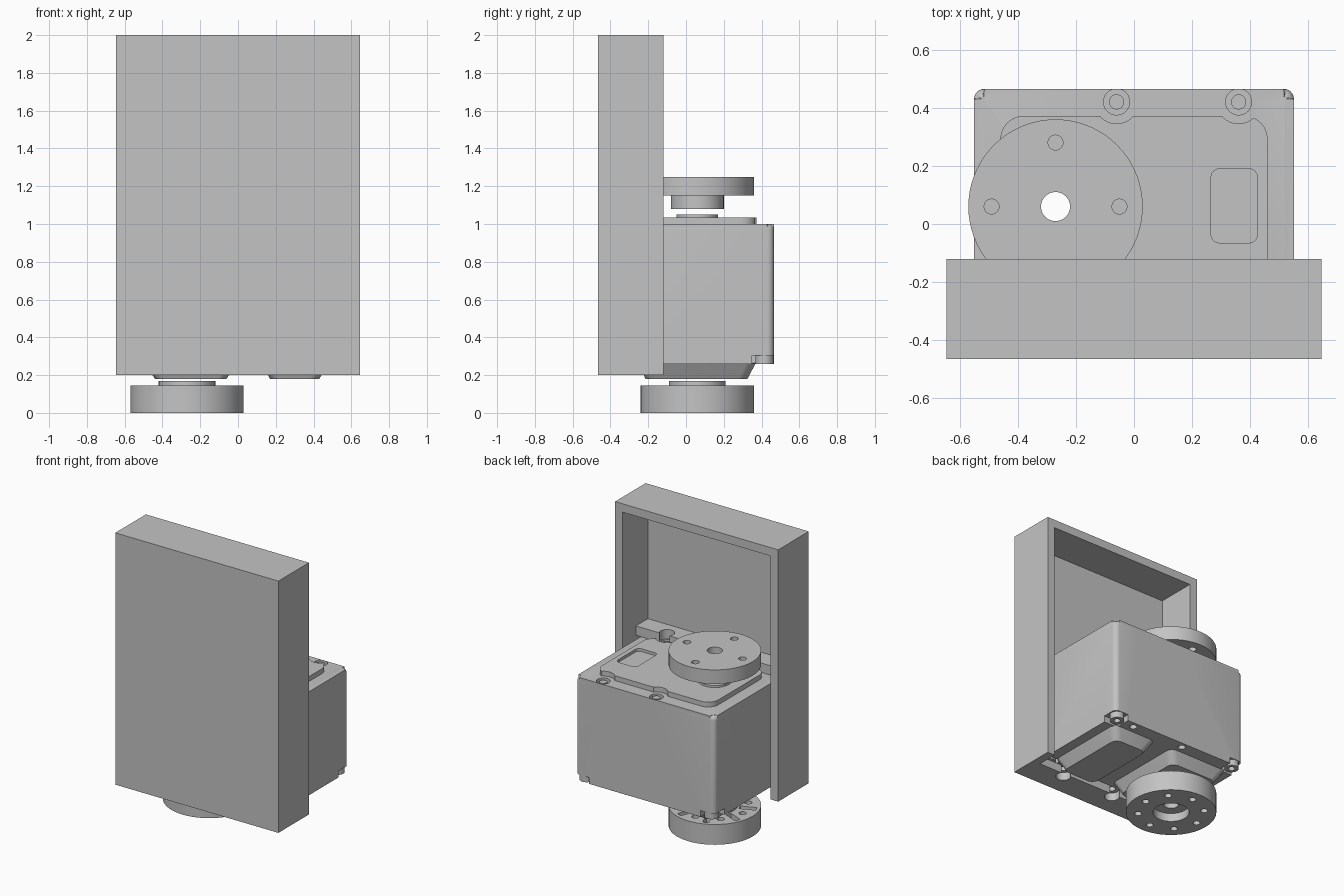
import bpy, bmesh, math
from mathutils import Matrix, Vector

cube = bpy.data.objects.get("Cube")
if cube:
    bpy.data.objects.remove(cube, do_unlink=True)

grey = bpy.data.materials.new("plain grey")
grey.use_nodes = True
GREY = (0.55, 0.55, 0.55, 1)
grey.diffuse_color = GREY
grey.node_tree.nodes["Principled BSDF"].inputs["Base Color"].default_value = GREY

SHAFT = (-0.27, 0.06)          # output axis
MID_Y = 0.06                   # motor is symmetric about this y
SCREWS = [(x, MID_Y + s * 0.36) for x in (0.36, -0.06) for s in (1, -1)]


def make(name, bm):
    bmesh.ops.recalc_face_normals(bm, faces=bm.faces)
    me = bpy.data.meshes.new(name)
    bm.to_mesh(me)
    bm.free()
    me.materials.append(grey)
    ob = bpy.data.objects.new(name, me)
    bpy.context.collection.objects.link(ob)
    return ob


def rounded(x0, x1, y0, y1, r, n=6):
    """Outline of a rounded rectangle."""
    pts = []
    for k, (cx, cy) in enumerate([(x1 - r, y1 - r), (x0 + r, y1 - r),
                                  (x0 + r, y0 + r), (x1 - r, y0 + r)]):
        for i in range(n + 1):
            a = (k + i / n) * math.pi / 2
            pts.append((cx + r * math.cos(a), cy + r * math.sin(a)))
    return pts


def loft(name, low, high, z0, z1, bevel=0):
    """Solid between two matching outlines, optionally with a rounded top."""
    bm = bmesh.new()
    a = [bm.verts.new((x, y, z0)) for x, y in low]
    b = [bm.verts.new((x, y, z1)) for x, y in high]
    n = len(a)
    bm.faces.new(a[::-1])
    top = bm.faces.new(b)
    for i in range(n):
        bm.faces.new((a[i], a[(i + 1) % n], b[(i + 1) % n], b[i]))
    if bevel:
        bmesh.ops.bevel(bm, geom=list(top.edges), offset=bevel, segments=4,
                        profile=0.5, affect='EDGES')
    return make(name, bm)


def box(name, x0, x1, y0, y1, z0, z1):
    pts = [(x0, y0), (x1, y0), (x1, y1), (x0, y1)]
    return loft(name, pts, pts, z0, z1)


def cyl(name, c, r, z0, z1, n=48, bevel=0):
    pts = [(c[0] + r * math.cos(math.tau * i / n),
            c[1] + r * math.sin(math.tau * i / n)) for i in range(n)]
    return loft(name, pts, pts, z0, z1, bevel)


def cut(ob, *cutters):
    """Subtract the cutters, bake the result and drop the cutters."""
    for c in cutters:
        m = ob.modifiers.new("cut", 'BOOLEAN')
        m.operation, m.solver, m.object = 'DIFFERENCE', 'EXACT', c
    dg = bpy.context.evaluated_depsgraph_get()
    me = bpy.data.meshes.new_from_object(ob.evaluated_get(dg))
    ob.modifiers.clear()
    ob.data = me
    for c in cutters:
        bpy.data.objects.remove(c, do_unlink=True)
    return ob


def shaft_hole(r=0.05):
    return cyl("hole", SHAFT, r, -0.5, 1.6, 32)


def ring_points(count, radius, turn=0):
    return [(SHAFT[0] + radius * math.cos(turn + math.tau * i / count),
             SHAFT[1] + radius * math.sin(turn + math.tau * i / count))
            for i in range(count)]


# Bracket: front panel, side walls and top wall, open at the back and below
bracket = box("bracket", -0.645, 0.645, -0.465, -0.12, 0.2, 2)
cut(bracket, box("hollow", -0.585, 0.585, -0.405, 0.1, 0, 1.94))

# Mounting bars above and below the motor, notched around the screws
for name, z0, z1 in (("upper_mounting_bar", 1.003, 1.07), ("lower_mounting_bar", 0.2, 0.258)):
    bar = box(name, -0.59, 0.59, -0.41, -0.27, z0, z1)
    cut(bar, *[cyl("notch", s, 0.05, z0 - 0.1, z1 + 0.1, 24) for s in SCREWS if s[1] < 0])

# Motor case
outline = rounded(-0.55, 0.55, -0.345, 0.465, 0.035)
case = loft("motor_case", outline, outline, 0.26, 1.0, 0.03)
cutters = [shaft_hole()]
cutters += [cyl("pocket", s, 0.045, 0.95, 1.1, 24) for s in SCREWS]
cutters += [cyl("pocket", s, 0.025, 0.1, 0.32, 16) for s in SCREWS]
for sx in (-1, 1):
    for sy in (-1, 1):
        y = sorted((MID_Y + sy * 0.29, MID_Y + sy * 0.5))
        x = sorted((sx * 0.44, sx * 0.6))
        cutters.append(box("corner_notch", *x, *y, 0.1, 0.305))
cut(case, *cutters)

# Screw heads on top and hollow bosses in the lower corners
for s in SCREWS:
    cyl("case_screw", s, 0.026, 0.94, 0.995, 20)
for sx in (-1, 1):
    for sy in (-1, 1):
        c = (sx * 0.495, MID_Y + sy * 0.355)
        cut(cyl("corner_boss", c, 0.048, 0.26, 0.31, 24), cyl("hole", c, 0.022, 0.2, 0.295, 16))

# Top cover plate with scalloped edges and a sunken window
outline = rounded(-0.46, 0.46, MID_Y - 0.312, MID_Y + 0.312, 0.08)
cover = loft("cover_plate", outline, outline, 0.99, 1.035)
window = rounded(0.265, 0.425, -0.065, 0.19, 0.03)
cut(cover, shaft_hole(), loft("window", window, window, 1.015, 1.2),
    *[cyl("scallop", s, 0.075, 0.9, 1.2, 32) for s in SCREWS])
cut(cyl("cover_ring", SHAFT, 0.11, 1.03, 1.05), shaft_hole(0.08))

# Tapered pads under the case
for name, x0, x1 in (("plain_pad", 0.17, 0.43), ("shaft_pad", -0.44, -0.06)):
    low = rounded(x0, x1, MID_Y - 0.275, MID_Y + 0.265, 0.05)
    high = rounded(x0 - 0.05, x1 + 0.05, MID_Y - 0.31, MID_Y + 0.31, 0.05)
    pad = loft(name, low, high, 0.18, 0.265)
    if x0 < 0:
        cut(pad, shaft_hole())

# Upper horn: disc with four holes above a short hub
disc = cyl("upper_horn", SHAFT, 0.3, 1.15, 1.25, 72, 0.008)
cut(disc, shaft_hole(), *[cyl("hole", p, 0.026, 1.1, 1.3, 16) for p in ring_points(4, 0.22)])
cut(cyl("upper_hub", SHAFT, 0.14, 1.08, 1.152), shaft_hole())

# Lower horn: thick disc with eight holes, pockets above and a centre recess
disc = cyl("lower_horn", SHAFT, 0.3, 0, 0.145, 72)
cutters = [shaft_hole(), cyl("recess", SHAFT, 0.12, -0.1, 0.06, 32)]
cutters += [cyl("hole", p, 0.024, -0.1, 0.3, 16) for p in ring_points(8, 0.22)]
for p in ring_points(8, 0.22, math.pi / 8):
    pocket = box("pocket", -0.055, 0.055, -0.02, 0.02, 0.09, 0.2)
    d = Vector(p) - Vector(SHAFT)
    turn = Matrix.Rotation(math.atan2(d.y, d.x), 4, 'Z')
    pocket.data.transform(Matrix.Translation((p[0], p[1], 0)) @ turn)
    cutters.append(pocket)
cut(disc, *cutters)
cut(cyl("lower_hub", SHAFT, 0.15, 0.143, 0.17), shaft_hole())

# Smooth the round surfaces, keep edges sharp
bpy.ops.object.select_all(action='DESELECT')
for ob in bpy.context.collection.objects:
    if ob.type == 'MESH' and grey.name in ob.data.materials:
        ob.select_set(True)
        bpy.context.view_layer.objects.active = ob
bpy.ops.object.shade_smooth_by_angle(angle=math.radians(30))
